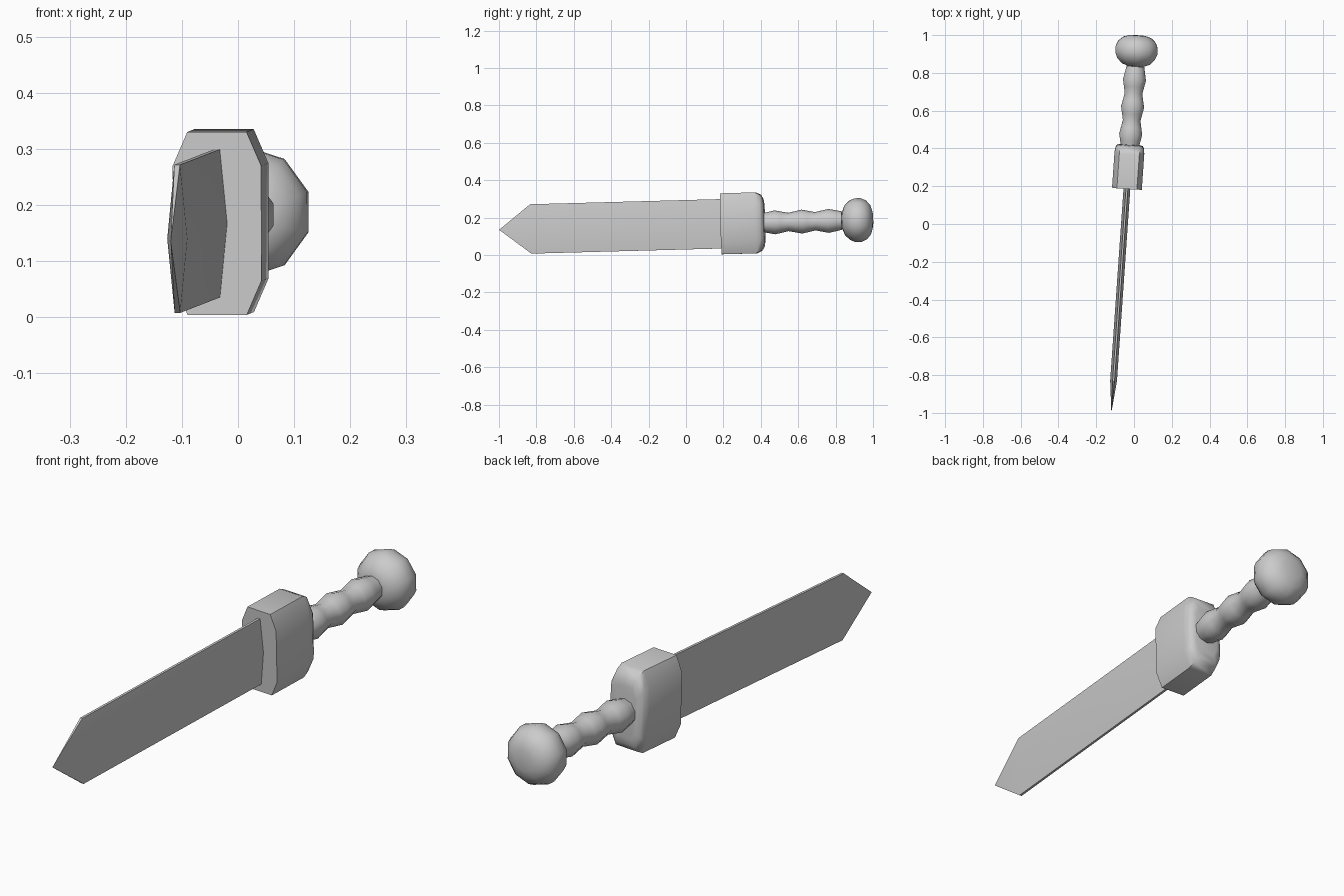
import bpy, bmesh, math
from mathutils import Vector, Matrix

if "Cube" in bpy.data.objects:
    bpy.data.objects.remove(bpy.data.objects["Cube"])

steel = bpy.data.materials.new("plain_grey")
steel.diffuse_color = (0.6, 0.6, 0.6, 1)
steel.use_nodes = True
steel.node_tree.nodes["Principled BSDF"].inputs["Base Color"].default_value = steel.diffuse_color

# The whole sword lies along y, slightly turned and pitched
direction = Vector((0.0695, 1, 0.027)).normalized()
side = direction.cross(Vector((0, 0, 1))).normalized()
up = side.cross(direction)
tilt = Matrix((side, direction, up)).transposed().to_4x4()
tilt.translation = Vector((-0.0505, 0, 0.162))


def loft(name, rings, angle):
    """Skin rings of points; a single-point ring closes to a tip."""
    bm = bmesh.new()
    loops = [[bm.verts.new(tilt @ Vector(p)) for p in ring] for ring in rings]
    for a, b in zip(loops, loops[1:]):
        n = max(len(a), len(b))
        for i in range(n):
            j = (i + 1) % n
            if len(a) == 1:
                bm.faces.new((a[0], b[j], b[i]))
            else:
                bm.faces.new((a[i], a[j], b[j], b[i]))
    for loop in (loops[0], loops[-1]):
        if len(loop) > 2:
            bm.faces.new(loop)
    bmesh.ops.recalc_face_normals(bm, faces=bm.faces)
    mesh = bpy.data.meshes.new(name)
    bm.to_mesh(mesh)
    bm.free()
    mesh.materials.append(steel)
    obj = bpy.data.objects.new(name, mesh)
    bpy.context.collection.objects.link(obj)
    bpy.ops.object.select_all(action='DESELECT')
    bpy.context.view_layer.objects.active = obj
    obj.select_set(True)
    bpy.ops.object.shade_smooth_by_angle(angle=math.radians(angle))
    return obj


def turned(name, profile, sides=10):
    """Round part from (distance, radius) pairs."""
    turn = 2 * math.pi / sides
    loft(name, [[(r * math.cos((i + 0.5) * turn), d, r * math.sin((i + 0.5) * turn))
                 for i in range(sides)] for d, r in profile], 40)


# Blade: flat six-sided section with a central ridge, ending in a point
def blade_ring(d):
    return [(0.018, d, 0), (0.005, d, 0.132), (-0.005, d, 0.132),
            (-0.018, d, 0), (-0.005, d, -0.132), (0.005, d, -0.132)]


loft("blade", [[(0, -1.002, 0)], blade_ring(-0.832), blade_ring(0.20)], 30)


# Guard: chamfered block, rounded toward the grip
def guard_ring(d, w, h):
    return [(sx * x * w, d, sz * z * h) for sx, sz, x, z in (
        (1, 1, 1, 0.63), (1, 1, 0.67, 1), (-1, 1, 0.67, 1), (-1, 1, 1, 0.63),
        (-1, -1, 1, 0.63), (-1, -1, 0.67, 1), (1, -1, 0.67, 1), (1, -1, 1, 0.63))]


loft("guard", [guard_ring(0.19, 0.079, 0.163), guard_ring(0.375, 0.079, 0.163),
               guard_ring(0.402, 0.076, 0.150), guard_ring(0.416, 0.068, 0.128),
               guard_ring(0.421, 0.050, 0.100)], 45)

# Grip: three swellings
grip = [(0.405 + 0.036 * i, 0.0565 - 0.0075 * math.cos(i * math.pi / 2)) for i in range(13)]
turned("grip", grip)

# Pommel: flattened ball
turned("pommel", [(0.838, 0.045), (0.850, 0.078), (0.876, 0.104), (0.905, 0.117),
                  (0.938, 0.117), (0.968, 0.104), (0.990, 0.078), (1.001, 0.042)])
